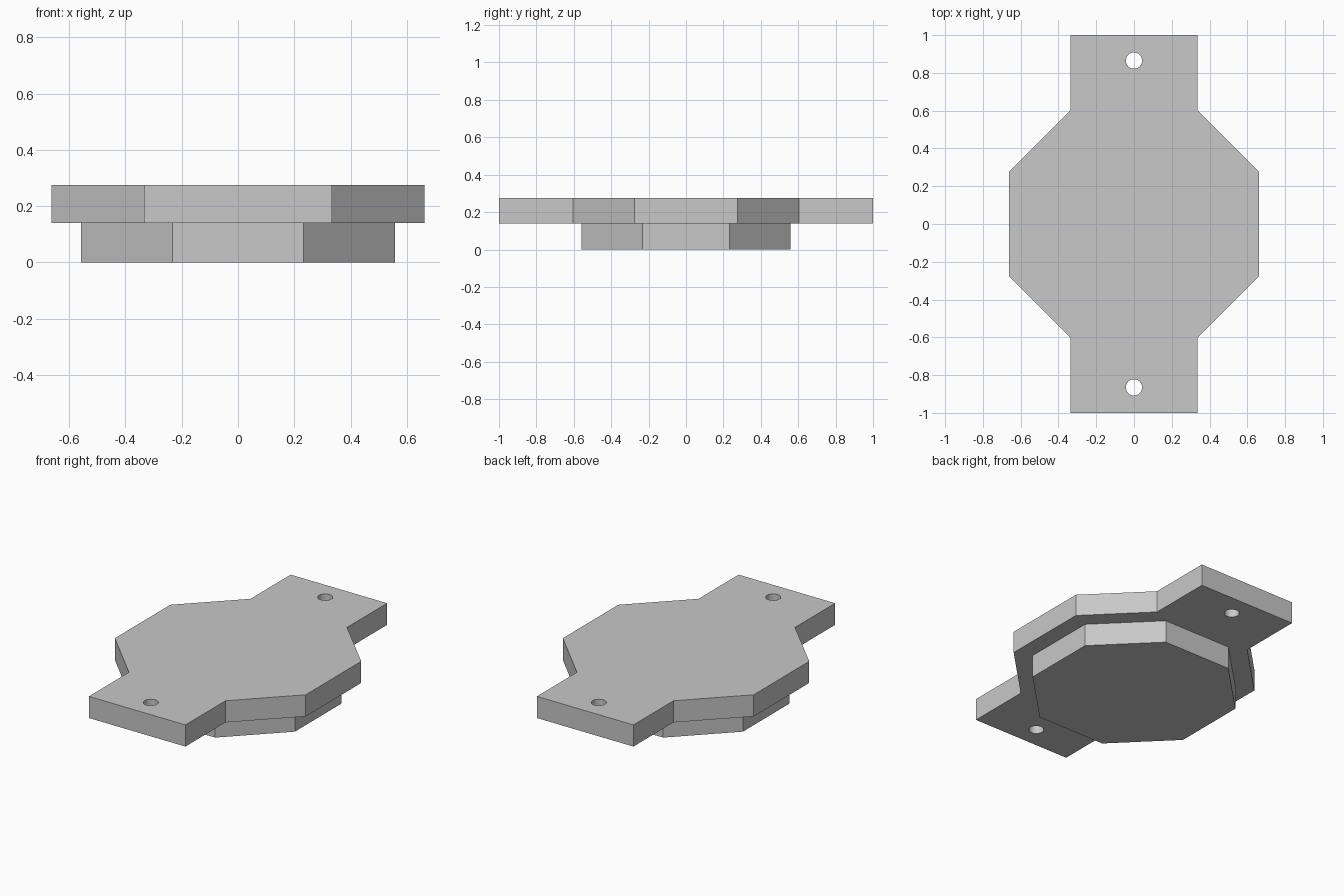
import bpy
import bmesh

cube = bpy.data.objects.get("Cube")
if cube:
    bpy.data.objects.remove(cube, do_unlink=True)

grey = bpy.data.materials.new("light_grey")
grey.use_nodes = True
colour = (0.58, 0.58, 0.58, 1)
grey.diffuse_color = colour
grey.node_tree.nodes["Principled BSDF"].inputs["Base Color"].default_value = colour


def mirror_outline(quarter):
    """Complete a +x +y quarter outline (running clockwise) over both axes."""
    right = quarter + [(x, -y) for x, y in reversed(quarter)]
    return right + [(-x, y) for x, y in reversed(right)]


def prism(name, outline, bottom, top):
    """Extrude a flat outline between two heights."""
    bm = bmesh.new()
    face = bm.faces.new([bm.verts.new((x, y, bottom)) for x, y in outline])
    result = bmesh.ops.extrude_face_region(bm, geom=[face])
    verts = [v for v in result["geom"] if isinstance(v, bmesh.types.BMVert)]
    bmesh.ops.translate(bm, vec=(0, 0, top - bottom), verts=verts)
    bmesh.ops.recalc_face_normals(bm, faces=bm.faces)
    mesh = bpy.data.meshes.new(name)
    bm.to_mesh(mesh)
    bm.free()
    mesh.materials.append(grey)
    obj = bpy.data.objects.new(name, mesh)
    bpy.context.collection.objects.link(obj)
    return obj


# Octagonal boss underneath
prism("lower_boss", mirror_outline([(0.232, 0.558), (0.558, 0.232)]), 0, 0.14)

# Octagonal plate with a mounting tab at each end
plate = prism("mounting_plate",
              mirror_outline([(0.335, 1), (0.335, 0.603), (0.663, 0.275)]),
              0.14, 0.276)

# Screw hole through each tab
for side in (-1, 1):
    bpy.ops.mesh.primitive_cylinder_add(vertices=32, radius=0.043, depth=0.5,
                                        location=(0, side * 0.865, 0.2))
    cutter = bpy.context.object
    cutter.name = "hole_cutter"
    cutter.hide_render = True
    cutter.data.materials.append(grey)
    hole = plate.modifiers.new("screw_hole", 'BOOLEAN')
    hole.operation = 'DIFFERENCE'
    hole.solver = 'EXACT'
    hole.object = cutter
    bpy.context.view_layer.objects.active = plate
    bpy.ops.object.modifier_apply(modifier=hole.name)
    bpy.data.objects.remove(cutter, do_unlink=True)

# Smooth hole walls, sharp edges elsewhere
bpy.ops.object.select_all(action='DESELECT')
plate.select_set(True)
bpy.context.view_layer.objects.active = plate
bpy.ops.object.shade_smooth_by_angle()
